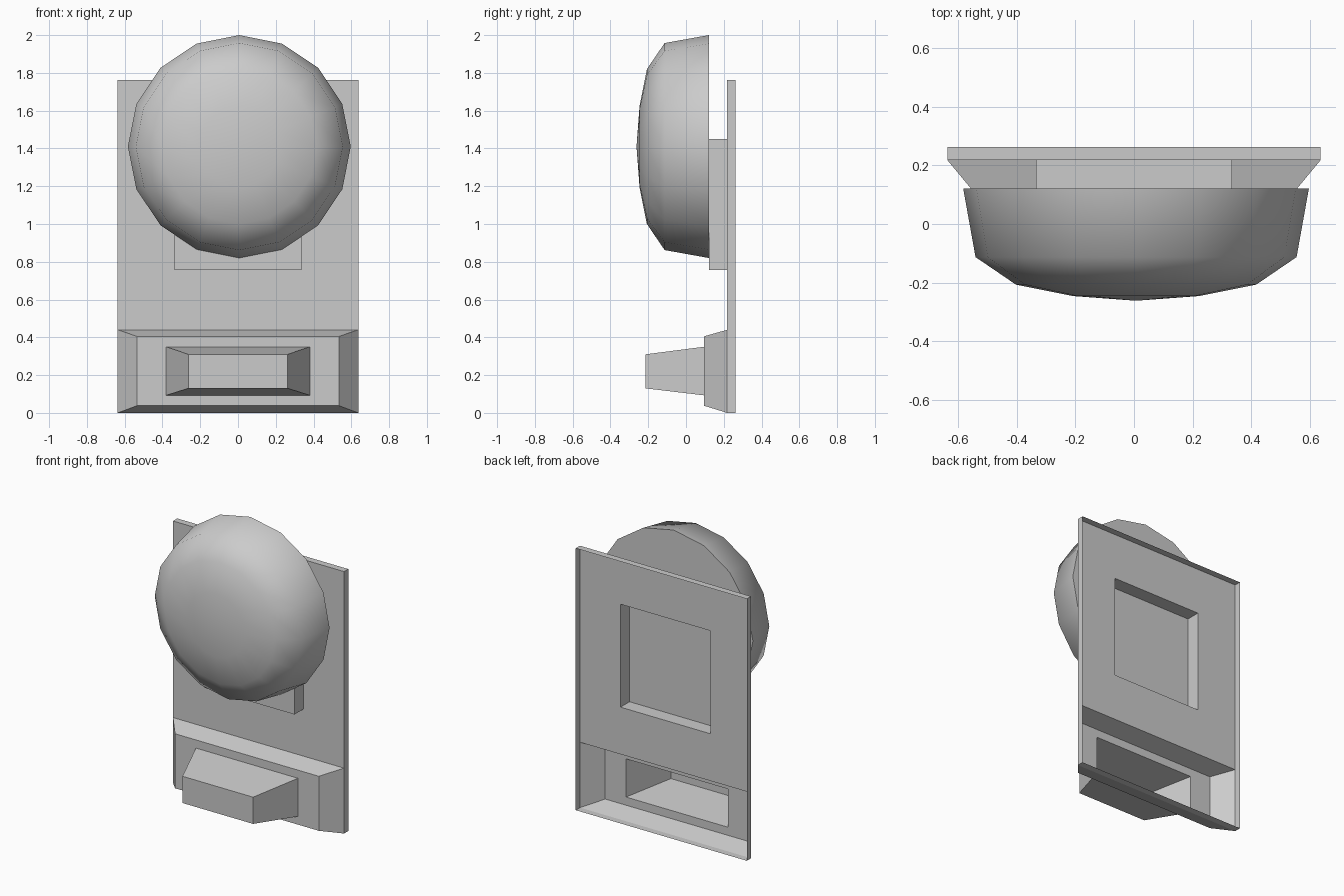
import bpy, bmesh, math

if "Cube" in bpy.data.objects:
    bpy.data.objects.remove(bpy.data.objects["Cube"])

grey = bpy.data.materials.new("plain_grey")
grey.diffuse_color = (0.6, 0.6, 0.6, 1)
grey.use_nodes = True
grey.node_tree.nodes["Principled BSDF"].inputs["Base Color"].default_value = grey.diffuse_color


def rect(hx, z0, z1, y):
    return [(-hx, y, z0), (hx, y, z0), (hx, y, z1), (-hx, y, z1)]


def circle(r, y, n=16, cx=0.007, cz=1.41):
    return [(cx + r * math.cos(2 * math.pi * i / n), y,
             cz + r * math.sin(2 * math.pi * i / n)) for i in range(n)]


def loft(name, rings, front=True, back=False, tip_y=None):
    """Bridge rings from back to front, with optional caps or a pointed tip."""
    bm = bmesh.new()
    loops = [[bm.verts.new(p) for p in ring] for ring in rings]
    n = len(loops[0])
    for a, b in zip(loops, loops[1:]):
        for i in range(n):
            j = (i + 1) % n
            bm.faces.new((a[i], a[j], b[j], b[i]))
    if front:
        cap = bm.faces.new(loops[-1])
        if tip_y is not None:
            centre = bmesh.ops.poke(bm, faces=[cap])["verts"][0]
            centre.co.y = tip_y
    if back:
        bm.faces.new(loops[0][::-1])
    mesh = bpy.data.meshes.new(name)
    bm.to_mesh(mesh)
    bm.free()
    mesh.materials.append(grey)
    ob = bpy.data.objects.new(name, mesh)
    bpy.context.collection.objects.link(ob)
    return ob


W = 0.637

# Thin rim around the open back of the plate
loft("plate_rim", [rect(W, 0, 1.763, 0.263), rect(W, 0, 1.763, 0.218)], front=False)

# Upper panel with the hollow square mount pushed forward
loft("panel_and_mount", [rect(W, 0.44, 1.763, 0.218), rect(0.335, 0.757, 1.45, 0.218),
                         rect(0.335, 0.757, 1.45, 0.122)])

# Hollow stepped block at the bottom
loft("stepped_block", [rect(W, 0, 0.44, 0.218), rect(0.535, 0.038, 0.405, 0.095),
                       rect(0.38, 0.093, 0.35, 0.095), rect(0.263, 0.13, 0.31, -0.215)])

# Rounded sixteen-sided knob
knob = loft("round_knob", [circle(0.59, 0.121), circle(0.548, -0.113),
                           circle(0.41, -0.207), circle(0.215, -0.246)],
            back=True, tip_y=-0.262)
bpy.ops.object.select_all(action="DESELECT")
knob.select_set(True)
bpy.context.view_layer.objects.active = knob
bpy.ops.object.shade_smooth_by_angle(angle=math.radians(60))
